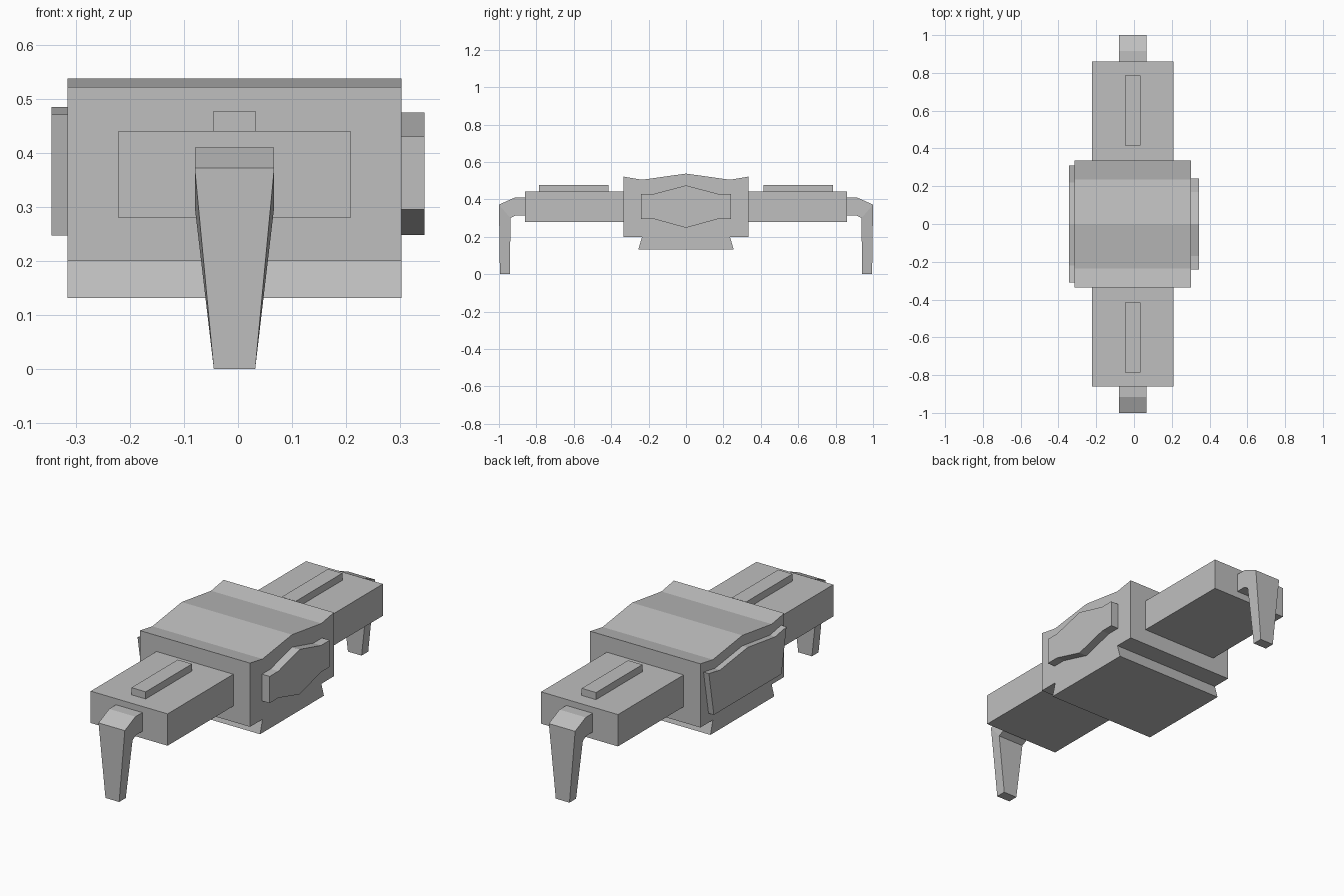
import bpy
import bmesh

cube = bpy.data.objects.get("Cube")
if cube:
    bpy.data.objects.remove(cube, do_unlink=True)

grey = bpy.data.materials.new("plain grey")
grey.use_nodes = True
colour = (0.52, 0.52, 0.52, 1)
grey.diffuse_color = colour
grey.node_tree.nodes["Principled BSDF"].inputs["Base Color"].default_value = colour

MID = -0.0065  # centre line of the hull, arms and legs


def finish(name, bm):
    bmesh.ops.recalc_face_normals(bm, faces=bm.faces)
    mesh = bpy.data.meshes.new(name)
    bm.to_mesh(mesh)
    bm.free()
    mesh.materials.append(grey)
    obj = bpy.data.objects.new(name, mesh)
    bpy.context.collection.objects.link(obj)
    return obj


def prism(points, x0, x1):
    """Side profile of (y, z) points swept from x0 to x1."""
    bm = bmesh.new()
    ends = [[bm.verts.new((x, y, z)) for y, z in points] for x in (x0, x1)]
    for end in ends:
        bm.faces.new(end)
    for i in range(len(points)):
        j = (i + 1) % len(points)
        bm.faces.new((ends[0][i], ends[0][j], ends[1][j], ends[1][i]))
    return bm, ends


def symmetric(half):
    """Complete a profile half (y >= 0, top to bottom) across y = 0."""
    return half + [(-y, z) for y, z in reversed(half) if y > 0]


def box(name, x0, x1, y0, y1, z0, z1):
    bm, _ = prism([(y0, z0), (y1, z0), (y1, z1), (y0, z1)], x0, x1)
    finish(name, bm)


# Central hull with dipped roof and flared keel
hull = symmetric([(0, 0.538), (0.235, 0.505), (0.335, 0.522), (0.335, 0.2),
                  (0.235, 0.2), (0.255, 0.132)])
finish("hull", prism(hull, -0.315, 0.302)[0])

# Side plates
left_plate = symmetric([(0, 0.475), (0.17, 0.43), (0.24, 0.43),
                        (0.24, 0.295), (0.17, 0.295), (0, 0.248)])
finish("left_plate", prism(left_plate, 0.302, 0.345)[0])
right_plate = symmetric([(0, 0.485), (0.22, 0.455), (0.31, 0.471), (0.27, 0.247)])
finish("right_plate", prism(right_plate, -0.345, -0.315)[0])

# Arms, top rails and legs at both ends
leg = [(0.86, 0.41), (0.915, 0.41), (1.0, 0.372), (0.995, 0),
       (0.942, 0), (0.938, 0.30), (0.91, 0.315), (0.86, 0.315)]
for side, s in (("front", -1), ("back", 1)):
    box(side + "_arm", MID - 0.215, MID + 0.215, s * 0.335, s * 0.86, 0.28, 0.441)
    box(side + "_rail", MID - 0.04, MID + 0.04, s * 0.415, s * 0.785, 0.441, 0.477)
    bm, ends = prism([(s * y, z) for y, z in leg], MID - 0.0735, MID + 0.0735)
    for end in ends:
        # crease at the knee, then narrow the foot
        bmesh.ops.connect_verts(bm, verts=[end[2], end[5]])
        for v in end:
            if v.co.z < 0.01:
                v.co.x = MID + (v.co.x - MID) * 0.52
    finish(side + "_leg", bm)
